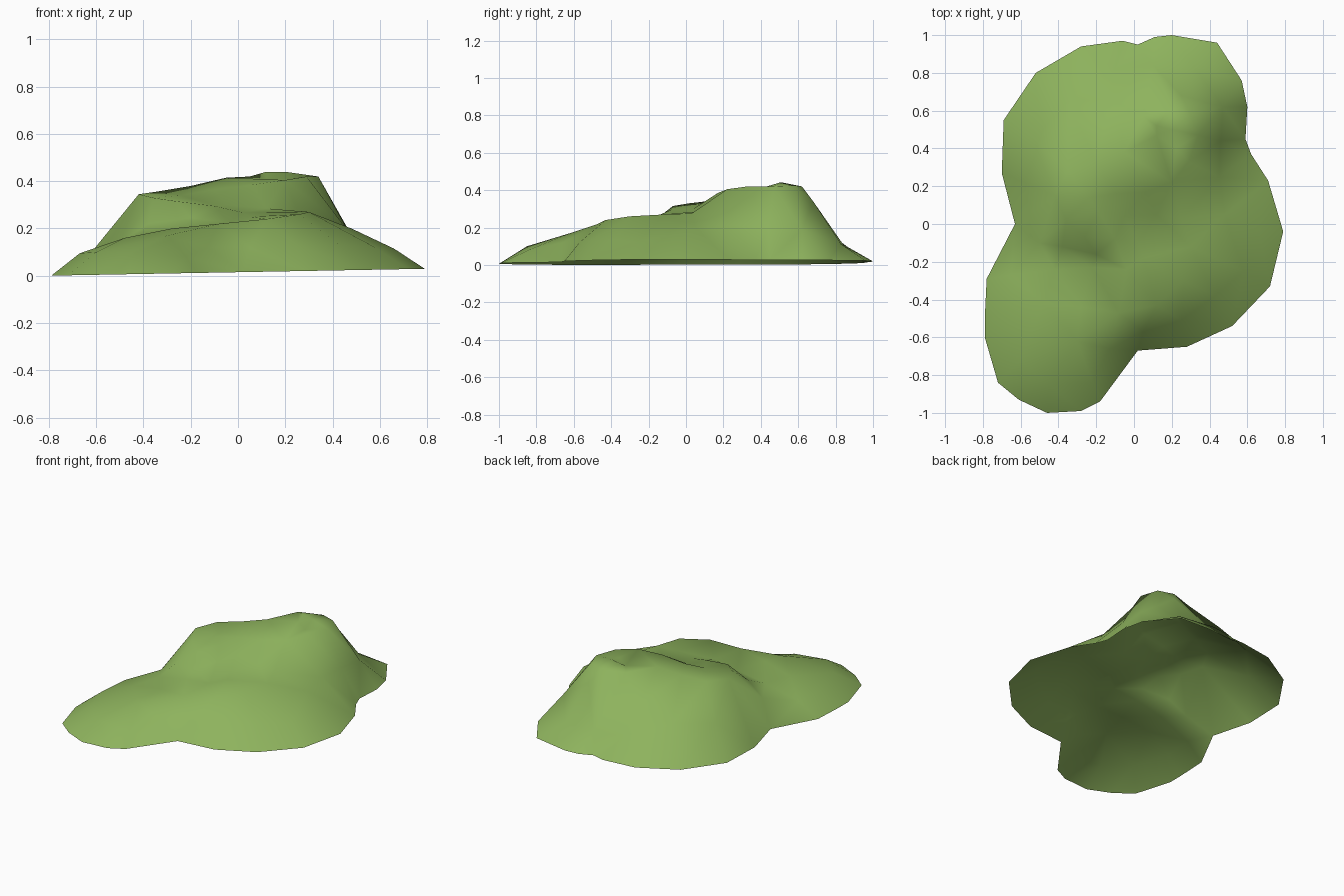
import bpy
from mathutils import Vector
from mathutils.geometry import delaunay_2d_cdt

# Foot of the hill, seen from above
outline = [(.20, 1), (.11, .99), (.02, .95), (-.06, .97), (-.28, .94), (-.52, .80), (-.69, .55),
           (-.70, .27), (-.63, 0), (-.78, -.29), (-.79, -.50), (-.79, -.60), (-.72, -.84),
           (-.61, -.93), (-.46, -1), (-.28, -.99), (-.18, -.94), (.02, -.67), (.28, -.65),
           (.52, -.54), (.72, -.33), (.79, -.04), (.71, .23), (.62, .37), (.59, .45),
           (.60, .62), (.57, .76), (.44, .96)]
foot = [(x, y, .015 + .0145 * x / .79) for x, y in outline]

# Edges of the switchback ledges that climb the hill
lower_outer = [(-.48, -.42, .16), (-.28, -.44, .20), (-.08, -.47, .22), (.12, -.43, .24),
               (.26, -.30, .26), (.30, -.12, .27), (.25, .03, .275)]
middle_edge = [(-.42, -.24, .165), (-.22, -.23, .20), (-.04, -.24, .225), (.05, -.18, .25),
               (.02, -.10, .268), (-.10, -.08, .295), (-.26, -.07, .315), (-.36, .02, .33),
               (-.42, .15, .345), (-.35, .28, .355), (-.20, .33, .38), (-.05, .38, .415),
               (.12, .47, .41)]
upper_edge = [(.25, .03, .275), (.12, .05, .285), (-.05, .04, .30), (-.19, .07, .325),
              (-.24, .14, .34), (-.10, .16, .365), (.06, .17, .385), (.20, .22, .405),
              (.29, .33, .42), (.34, .47, .42), (.30, .58, .425), (.20, .62, .42),
              (.05, .57, .42), (-.05, .38, .415)]

# Slopes, summit and lower shoulders
slopes = [(.20, .50, .44), (.12, .52, .44), (.22, .40, .41),
          (-.53, .45, .19), (-.35, .65, .21), (-.12, .66, .29), (-.10, .82, .13), (.10, .84, .11),
          (.25, .68, .34), (.32, .83, .11), (.47, .62, .19),
          (.46, .44, .20), (.45, .25, .21), (.48, .05, .20), (.66, -.04, .115), (.58, -.25, .12),
          (.43, -.38, .13), (.25, -.51, .13), (.05, -.57, .12), (-.13, -.66, .12),
          (-.30, -.62, .17), (-.22, -.84, .08), (-.45, -.85, .10), (-.60, -.72, .10),
          (-.67, -.47, .095), (-.65, -.27, .095), (-.50, -.10, .14), (-.38, -.12, .22),
          (-.20, -.16, .245)]

# Stitch the contours into one surface
points, edges, index = [], [], {}


def add(line, linked=True, closed=False):
    ids = []
    for p in line:
        if p not in index:
            index[p] = len(points)
            points.append(p)
        ids.append(index[p])
    if linked:
        edges.extend(zip(ids, ids[1:]))
    if closed:
        edges.append((ids[-1], ids[0]))
    return ids


ring = add(foot, closed=True)
for line in (lower_outer, middle_edge, upper_edge):
    add(line)
add(slopes, linked=False)

flat, _, faces, origin, _, _ = delaunay_2d_cdt(
    [Vector(p[:2]) for p in points], edges, [ring], 1, 1e-5)


def height(i):
    if origin[i]:
        return points[origin[i][0]][2]
    near = sorted(points, key=lambda p: (Vector(p[:2]) - flat[i]).length)[:2]
    return sum(p[2] for p in near) / 2


mesh = bpy.data.meshes.new("hill")
mesh.from_pydata([(v.x, v.y, height(i)) for i, v in enumerate(flat)], [], faces)
hill = bpy.data.objects.new("hill", mesh)
bpy.context.collection.objects.link(hill)
mesh.shade_smooth()

# Grass colour
grass = bpy.data.materials.new("grass green")
grass.diffuse_color = (.27, .45, .11, 1)
mesh.materials.append(grass)
